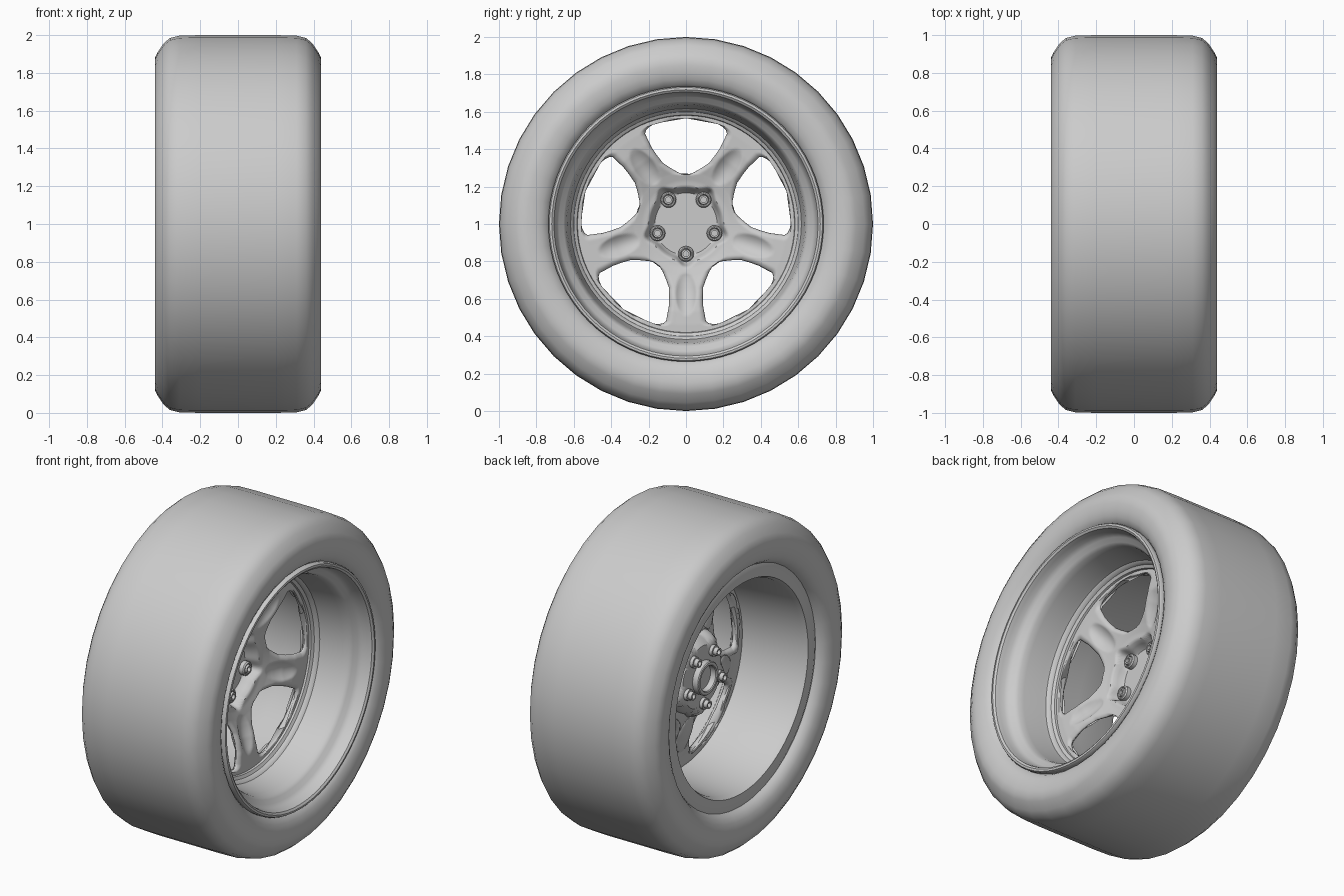
import bpy, bmesh
from math import sin, cos, pi, radians, exp

if "Cube" in bpy.data.objects:
    bpy.data.objects.remove(bpy.data.objects["Cube"])


def interp(pts, v):
    if v <= pts[0][0]:
        return pts[0][1]
    for (a, b), (c, d) in zip(pts, pts[1:]):
        if v <= c:
            return b + (d - b) * (v - a) / (c - a)
    return pts[-1][1]


def finish(bm, name, angle, recalc=True):
    bmesh.ops.remove_doubles(bm, verts=bm.verts, dist=1e-5)
    if recalc:
        bmesh.ops.recalc_face_normals(bm, faces=bm.faces)
    me = bpy.data.meshes.new(name)
    bm.to_mesh(me)
    bm.free()
    ob = bpy.data.objects.new(name, me)
    bpy.context.collection.objects.link(ob)
    bpy.ops.object.select_all(action='DESELECT')
    ob.select_set(True)
    bpy.context.view_layer.objects.active = ob
    bpy.ops.object.shade_smooth_by_angle(angle=radians(angle))
    return ob


def lathe(name, profile, segs, angle=35, cy=0, cz=1):
    """Spin a closed (x, radius) profile around the axle direction."""
    bm = bmesh.new()
    rings = []
    for k in range(segs):
        a = 2 * pi * k / segs
        rings.append([bm.verts.new((x, cy + r * cos(a), cz + r * sin(a))) for x, r in profile])
    n = len(profile)
    for k in range(segs):
        p, q = rings[k], rings[(k + 1) % segs]
        for i in range(n):
            j = (i + 1) % n
            bm.faces.new((p[i], p[j], q[j], q[i]))
    return finish(bm, name, angle)


# Tire: half profile mirrored across the middle
half = [(0.20, 1.0), (0.31, 0.997), (0.36, 0.985), (0.395, 0.955), (0.425, 0.91), (0.438, 0.885),
        (0.44, 0.85), (0.437, 0.81), (0.425, 0.775), (0.41, 0.75), (0.39, 0.735), (0.33, 0.70)]
lathe("tire", half + [(-x, r) for x, r in reversed(half)], 40, 60)

# Rim barrel: stepped front lip, deep dish, plain rear barrel
lathe("rim_barrel", [
    (0.38, 0.736), (0.415, 0.736), (0.425, 0.73), (0.427, 0.718), (0.418, 0.706), (0.395, 0.70),
    (0.365, 0.695), (0.34, 0.68), (0.325, 0.655), (0.305, 0.642), (0.27, 0.635), (0.16, 0.622),
    (0.125, 0.617), (0.115, 0.605), (0.10, 0.60), (0.09, 0.583), (0.078, 0.58), (0.074, 0.567),
    (0.045, 0.567), (0.04, 0.595), (-0.10, 0.61), (-0.35, 0.632), (-0.38, 0.645),
    (-0.385, 0.70), (-0.37, 0.735), (-0.33, 0.72), (-0.30, 0.66), (0.10, 0.65), (0.30, 0.67),
    (0.35, 0.72)], 72)

# Spoked disc: polar grid, the window half-angle opens gaps between five spokes
WINDOW = [(0.265, 0), (0.27, 5), (0.28, 9), (0.30, 13.5), (0.32, 17), (0.35, 20.8), (0.40, 23),
          (0.45, 24.2), (0.53, 24.4), (0.545, 23), (0.555, 20.5), (0.562, 17), (0.565, 0)]
HEIGHT = [(0.16, -0.005), (0.23, 0.005), (0.28, 0.02), (0.33, 0.038), (0.40, 0.06), (0.47, 0.073),
          (0.54, 0.078), (0.62, 0.078)]
FLOOR = -0.07
COLS = 28
rows = [0, 0.06, 0.11] + [0.13 + 0.009 * i for i in range(15)]
rows += [0.265, 0.27, 0.275] + [0.28 + 0.01 * i for i in range(27)]
rows += [0.545, 0.55, 0.555, 0.559, 0.562, 0.565, 0.58, 0.60]


def front(r, off, u, g):
    # concave face, scalloped hub recess, oval dimple, rounded spoke edges
    x = interp(HEIGHT, r)
    edge = 0.165 + 0.035 * exp(-(off / radians(11)) ** 2)
    s = min(1, max(0, (r - edge) / 0.035))
    x = FLOOR + (x - FLOOR) * s * s * (3 - 2 * s)
    q = ((r - 0.375) / 0.115) ** 2 + (r * sin(off) / 0.056) ** 2
    if q < 1:
        x -= 0.024 * (1 - q)
    e = max(0, (abs(u) - 0.7) / 0.3)
    return x - 0.018 * e * e * min(1, g / 12)


bm = bmesh.new()
for k in range(5):
    mid = radians(270 + 72 * k)
    grid = []
    for r in rows:
        g = interp(WINDOW, r)
        span = radians(36 - g)
        line = []
        for c in range(COLS + 1):
            u = 2 * c / COLS - 1
            off = u * span
            line.append(bm.verts.new((front(r, off, u, g), r * cos(mid + off),
                                      1 + r * sin(mid + off))))
        grid.append(line)
    for a, b in zip(grid, grid[1:]):
        for c in range(COLS):
            bm.faces.new((a[c], b[c], b[c + 1], a[c + 1]))
disc = finish(bm, "spoked_disc", 40, recalc=False)
sol = disc.modifiers.new("thickness", 'SOLIDIFY')
sol.thickness = 0.045
sol.offset = -1

# Hub ring on the back
lathe("hub_ring", [(-0.10, 0.10), (-0.15, 0.10), (-0.155, 0.095), (-0.155, 0.08), (-0.15, 0.075),
                   (-0.10, 0.075)], 40)

# Five hollow lug nuts on the spoke axes
for k in range(5):
    a = radians(270 + 72 * k)
    lathe("lug_nut", [(-0.10, 0.042), (-0.045, 0.042), (-0.038, 0.036), (-0.038, 0.030),
                      (-0.048, 0.027), (-0.030, 0.024), (-0.030, 0.015), (-0.16, 0.015),
                      (-0.16, 0.024), (-0.135, 0.024), (-0.135, 0.034), (-0.10, 0.034)],
          20, 35, 0.16 * cos(a), 1 + 0.16 * sin(a))
